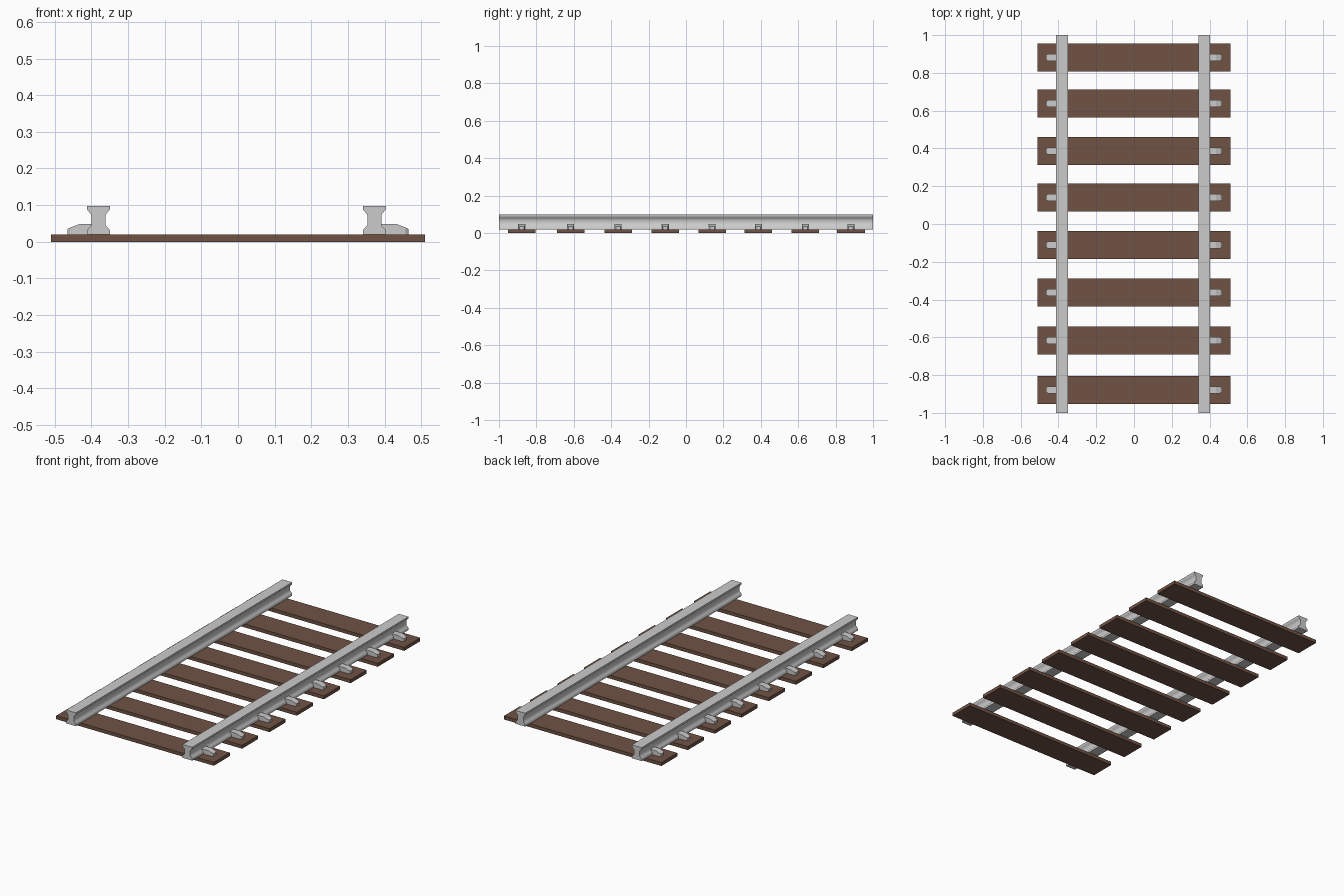
import bpy, bmesh, math

if "Cube" in bpy.data.objects:
    bpy.data.objects.remove(bpy.data.objects["Cube"])

SLEEPER_Y = [0.882, 0.638, 0.387, 0.14, -0.111, -0.363, -0.617, -0.878]
RAILS = [("left", -0.381, -1), ("right", 0.372, 1)]

wood = bpy.data.materials.new("brown_wood")
wood.diffuse_color = (0.16, 0.085, 0.058, 1)
wood.use_nodes = True
wood.node_tree.nodes["Principled BSDF"].inputs["Base Color"].default_value = wood.diffuse_color


def loft(name, rings):
    """Join equal-sized rings of points into a closed solid."""
    bm = bmesh.new()
    loops = [[bm.verts.new(p) for p in ring] for ring in rings]
    n = len(loops[0])
    for a, b in zip(loops, loops[1:]):
        for i in range(n):
            j = (i + 1) % n
            bm.faces.new((a[i], a[j], b[j], b[i]))
    bm.faces.new(loops[0])
    bm.faces.new(loops[-1])
    bmesh.ops.recalc_face_normals(bm, faces=bm.faces)
    mesh = bpy.data.meshes.new(name)
    bm.to_mesh(mesh)
    bm.free()
    ob = bpy.data.objects.new(name, mesh)
    bpy.context.collection.objects.link(ob)
    return ob


def rect(x, y, half_width, z0, z1):
    return [(x, y - half_width, z0), (x, y + half_width, z0),
            (x, y + half_width, z1), (x, y - half_width, z1)]


# Wooden sleepers
for i, y in enumerate(SLEEPER_Y, 1):
    sleeper = loft(f"sleeper_{i}", [rect(x, y, 0.074, 0, 0.02) for x in (-0.51, 0.51)])
    sleeper.data.materials.append(wood)

# Right half of the waisted rail section
half = [(0.0315, 0.02), (0.0315, 0.031), (0.026, 0.038), (0.019, 0.045),
        (0.019, 0.073), (0.025, 0.081), (0.0315, 0.088), (0.0315, 0.098)]
section = half + [(-x, z) for x, z in reversed(half)]

# Clip stations: x, half width, top height
clip = [(0.375, 0.019, 0.048), (0.434, 0.019, 0.048),
        (0.457, 0.018, 0.039), (0.465, 0.012, 0.035)]

for side, cx, s in RAILS:
    # Steel rail
    rail = loft(f"{side}_rail", [[(cx + x, y, z) for x, z in section] for y in (-1, 1)])
    bpy.ops.object.select_all(action='DESELECT')
    rail.select_set(True)
    bpy.context.view_layer.objects.active = rail
    bpy.ops.object.shade_smooth_by_angle(angle=math.radians(50))
    # Clips holding the outside of the rail to each sleeper
    for i, y in enumerate(SLEEPER_Y, 1):
        loft(f"{side}_clip_{i}", [rect(s * x, y, w, 0.02, z) for x, w, z in clip])
